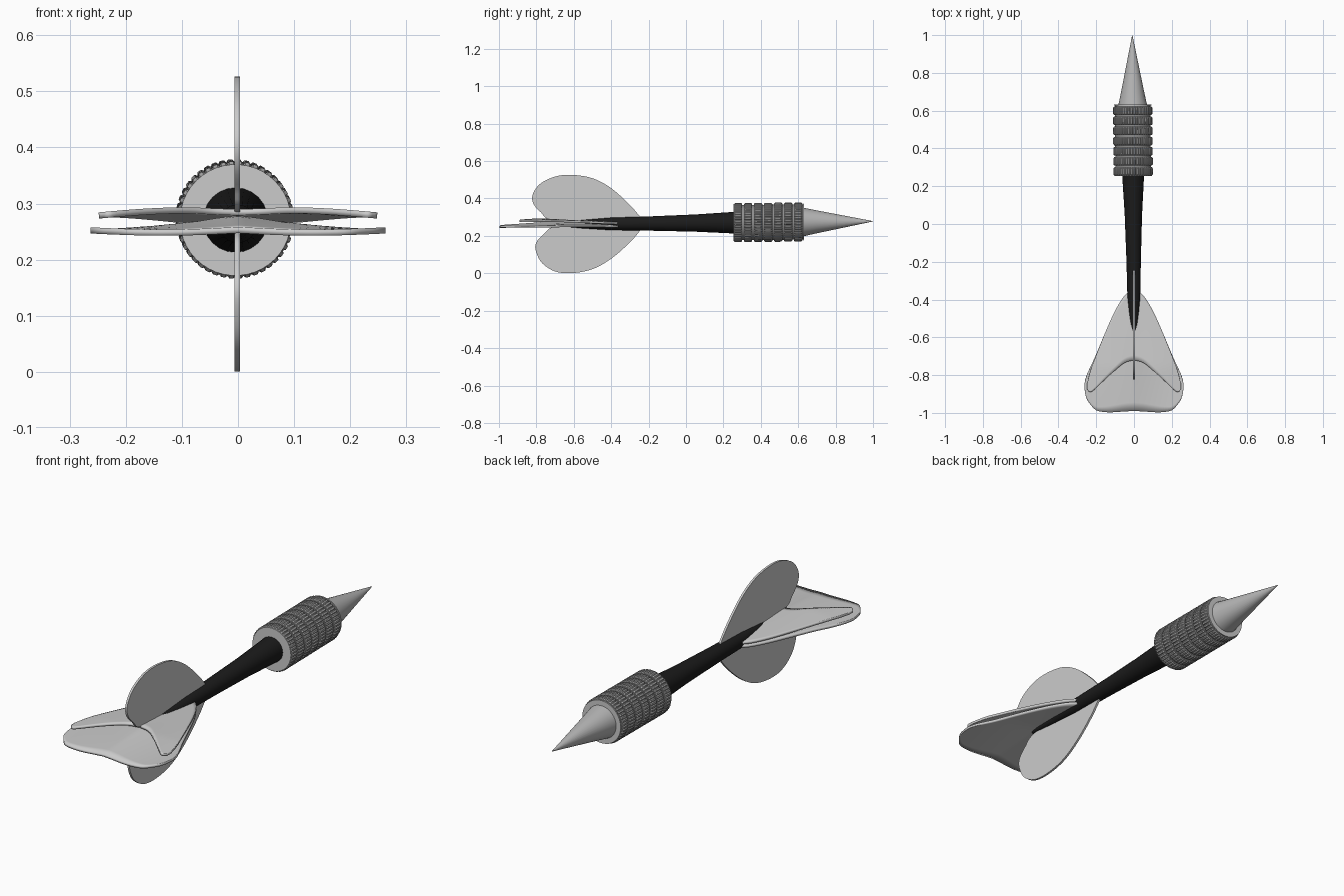
import bpy, bmesh, math
from mathutils import Vector

if "Cube" in bpy.data.objects:
    bpy.data.objects.remove(bpy.data.objects["Cube"])


def material(name, value):
    m = bpy.data.materials.new(name)
    m.diffuse_color = (value, value, value, 1)
    m.use_nodes = True
    m.node_tree.nodes["Principled BSDF"].inputs["Base Color"].default_value = m.diffuse_color
    return m


FIN = material("light grey", 0.60)
METAL = material("metal grey", 0.46)
GRIP = material("grip grey", 0.36)
BLACK = material("shaft black", 0.011)


def finish(bm, name, mat, angle=35):
    bmesh.ops.recalc_face_normals(bm, faces=bm.faces)
    me = bpy.data.meshes.new(name)
    bm.to_mesh(me)
    bm.free()
    ob = bpy.data.objects.new(name, me)
    bpy.context.collection.objects.link(ob)
    me.materials.append(mat)
    me.shade_smooth()
    me.set_sharp_from_angle(angle=math.radians(angle))
    return ob


def axis(y):
    """Slightly tilted centre line of the dart."""
    return Vector((-0.006 * (y + 0.5), y, 0.263 + 0.01 * (y + 0.5)))


def lathe(name, profile, mat, n=32, teeth=None):
    """Capped turned body from (y, radius) pairs; teeth = depth of the knurl."""
    bm = bmesh.new()
    loops = []
    for y, r in profile:
        loop = []
        for i in range(n):
            a = 2 * math.pi * i / n
            rr = r - (teeth if teeth and i % 4 == 0 else 0)
            loop.append(bm.verts.new(axis(y) + Vector((rr * math.cos(a), 0, rr * math.sin(a)))))
        loops.append(loop)
    for a, b in zip(loops, loops[1:]):
        for i in range(n):
            j = (i + 1) % n
            bm.faces.new((a[i], a[j], b[j], b[i]))
    bm.faces.new(loops[0])
    bm.faces.new(loops[-1])
    return finish(bm, name, mat)


def smooth_path(pts, steps=5):
    """Catmull-Rom curve through the points."""
    p = [Vector(q) for q in pts]
    p = [2 * p[0] - p[1]] + p + [2 * p[-1] - p[-2]]
    out = []
    for a, b, c, d in zip(p, p[1:], p[2:], p[3:]):
        for k in range(steps):
            t = k / steps
            out.append(0.5 * (2 * b + (c - a) * t + (2 * a - 5 * b + 4 * c - d) * t * t
                              + (3 * b - a - 3 * c + d) * t ** 3))
    return out + [p[-2]]


# Point, barrel core and shaft
lathe("point", [(0.625, 0.077), (0.7, 0.061), (0.999, 0.001)], METAL)
lathe("barrel_core", [(0.258, 0.094), (0.628, 0.094)], METAL, 48)
lathe("shaft", [(-0.71, 0.006), (-0.55, 0.023), (-0.4, 0.034), (-0.2, 0.038),
                (0.05, 0.046), (0.26, 0.058)], BLACK, 24)

# Light end faces of the barrel
for name, y in (("barrel_rear_face", 0.254), ("barrel_front_face", 0.627)):
    lathe(name, [(y, 0.099), (y + 0.005, 0.099)], FIN, 48)

# Knurled grip rings
pitch = 0.375 / 7
for k in range(7):
    y0 = 0.256 + k * pitch
    y1 = y0 + pitch - 0.009
    lathe(f"grip_ring_{k + 1}", [(y0, 0.099), (y0 + 0.006, 0.1045),
                                 (y1 - 0.006, 0.1045), (y1, 0.099)],
          GRIP, 176, 0.004)


# Upright fins
def upright_fin(name, outline):
    bm = bmesh.new()
    pts = smooth_path(outline)
    sides = [[bm.verts.new((x, p[0], p[1])) for p in pts] for x in (-0.006, 0.004)]
    for s in sides:
        bm.faces.new(s)
    n = len(pts)
    for i in range(n):
        j = (i + 1) % n
        bm.faces.new((sides[0][i], sides[0][j], sides[1][j], sides[1][i]))
    finish(bm, name, FIN)


upright_fin("upper_fin", [(-0.235, 0.29), (-0.3, 0.365), (-0.4, 0.455), (-0.5, 0.508),
                          (-0.61, 0.526), (-0.7, 0.517), (-0.78, 0.478), (-0.82, 0.42),
                          (-0.815, 0.37), (-0.775, 0.325), (-0.72, 0.285), (-0.5, 0.265)])
upright_fin("lower_fin", [(-0.235, 0.24), (-0.3, 0.165), (-0.4, 0.078), (-0.5, 0.022),
                          (-0.61, 0.001), (-0.7, 0.01), (-0.77, 0.055), (-0.803, 0.12),
                          (-0.80, 0.165), (-0.76, 0.21), (-0.7, 0.25), (-0.5, 0.265)])


# Side fins: two thin sheets that part towards the rear
def side_sheet(name, stations, height, rows=14):
    """stations: (x, leading y, trailing y) for one half, mirrored across x."""
    half = smooth_path(stations, 4)
    full = [Vector((-p.x, p.y, p.z)) for p in reversed(half[1:])] + half
    bm = bmesh.new()
    cols = []
    for x, lead, trail in full:
        col = []
        for r in range(rows + 1):
            y = lead + (trail - lead) * r / rows
            col.append(bm.verts.new((x, y, height(abs(x), y))))
        cols.append(col)
    for a, b in zip(cols, cols[1:]):
        for r in range(rows):
            bm.faces.new((a[r], a[r + 1], b[r + 1], b[r]))
    ob = finish(bm, name, FIN)
    mod = ob.modifiers.new("thickness", "SOLIDIFY")
    mod.thickness = 0.011
    mod.offset = 0


def upper_height(x, y):
    back = min(1, max(0, (-0.36 - y) / 0.4))
    return 0.268 + 0.018 * back + 0.005 * math.sin(math.pi * min(1, x / 0.25)) * back - 0.03 * x


def lower_height(x, y):
    hump = max(0, 1 - x / 0.22) * max(0, 1 - abs(y + 0.68) / 0.32)
    return 0.252 + 0.022 * hump - 0.004 * math.sin(math.pi * min(1, x / 0.26))


side_sheet("side_fin_top", [(0, -0.345, -0.72), (0.05, -0.38, -0.735), (0.1, -0.46, -0.775),
                            (0.15, -0.57, -0.82), (0.2, -0.695, -0.868),
                            (0.23, -0.775, -0.89), (0.248, -0.845, -0.875)], upper_height)
side_sheet("side_fin_bottom", [(0, -0.345, -0.99), (0.05, -0.38, -0.992), (0.1, -0.46, -0.996),
                               (0.15, -0.57, -0.996), (0.2, -0.69, -0.986),
                               (0.235, -0.765, -0.95), (0.254, -0.81, -0.915),
                               (0.263, -0.85, -0.865)], lower_height)
